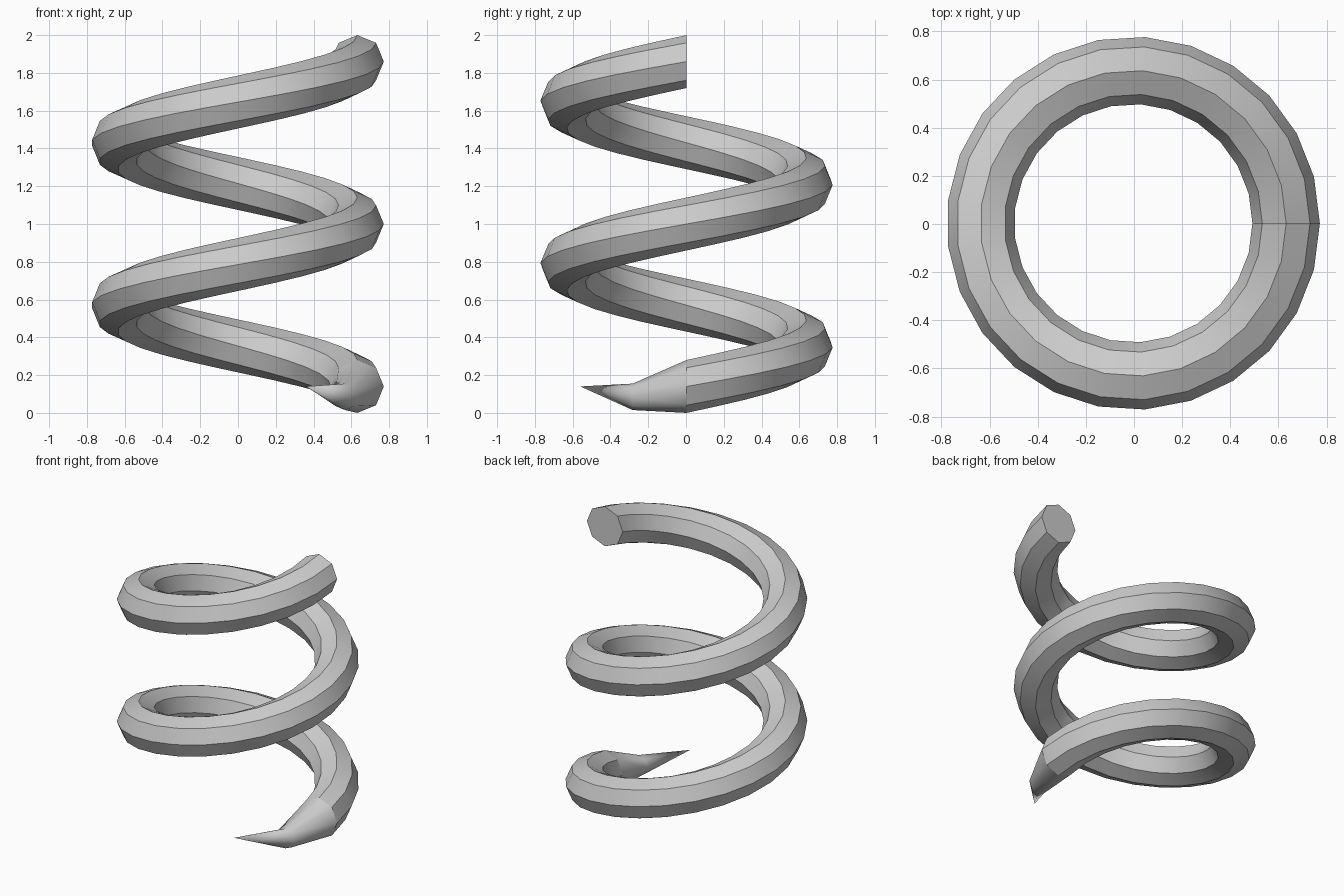
import bpy, bmesh
from math import cos, sin, tau, radians
from mathutils import Vector

if "Cube" in bpy.data.objects:
    bpy.data.objects.remove(bpy.data.objects["Cube"])

SIDES, STEPS, TURNS = 8, 25, 2
COIL_R, WIRE_R = 0.635, 0.14
RISE = 2 - 2 * WIRE_R
SHIFT = Vector((-0.003, 0.003, 0))

metal = bpy.data.materials.new("grey metal")
metal.use_nodes = True
colour = (0.6, 0.6, 0.6, 1)
metal.diffuse_color = colour
metal.node_tree.nodes["Principled BSDF"].inputs["Base Color"].default_value = colour


def ring(bm, centre, radius):
    """Upright octagon facing the y axis."""
    return [bm.verts.new(Vector(centre) + radius * Vector((cos(a), 0, sin(a))))
            for a in (tau * i / SIDES for i in range(SIDES))]


def finish(bm, name, angle):
    bmesh.ops.recalc_face_normals(bm, faces=bm.faces)
    mesh = bpy.data.meshes.new(name)
    bm.to_mesh(mesh)
    bm.free()
    mesh.materials.append(metal)
    obj = bpy.data.objects.new(name, mesh)
    obj.location = SHIFT
    bpy.context.collection.objects.link(obj)
    bpy.ops.object.select_all(action='DESELECT')
    obj.select_set(True)
    bpy.context.view_layer.objects.active = obj
    bpy.ops.object.shade_smooth_by_angle(angle=radians(angle))


# Coil: an upright octagon swept up a helix, closed at the top
start = (COIL_R, 0, WIRE_R)
bm = bmesh.new()
profile = ring(bm, start, WIRE_R)
edges = [bm.edges.new((profile[i - 1], profile[i])) for i in range(SIDES)]
steps = STEPS * TURNS
swept = bmesh.ops.spin(bm, geom=profile + edges, cent=(0, 0, 0), axis=(0, 0, 1),
                       dvec=(0, 0, RISE / steps), angle=tau * TURNS, steps=steps)
end = [e for e in swept["geom_last"] if isinstance(e, bmesh.types.BMEdge)]
bmesh.ops.contextual_create(bm, geom=end)
finish(bm, "coil", 30)

# Pointed tip: tapers from the coil start through a smaller ring to a point
bm = bmesh.new()
base = ring(bm, start, WIRE_R)
middle = ring(bm, (0.57, -0.285, 0.085), WIRE_R / 2)
point = bm.verts.new((0.363, -0.563, 0.14))
for i in range(SIDES):
    bm.faces.new((base[i - 1], base[i], middle[i], middle[i - 1]))
    bm.faces.new((middle[i - 1], middle[i], point))
finish(bm, "pointed_tip", 80)
